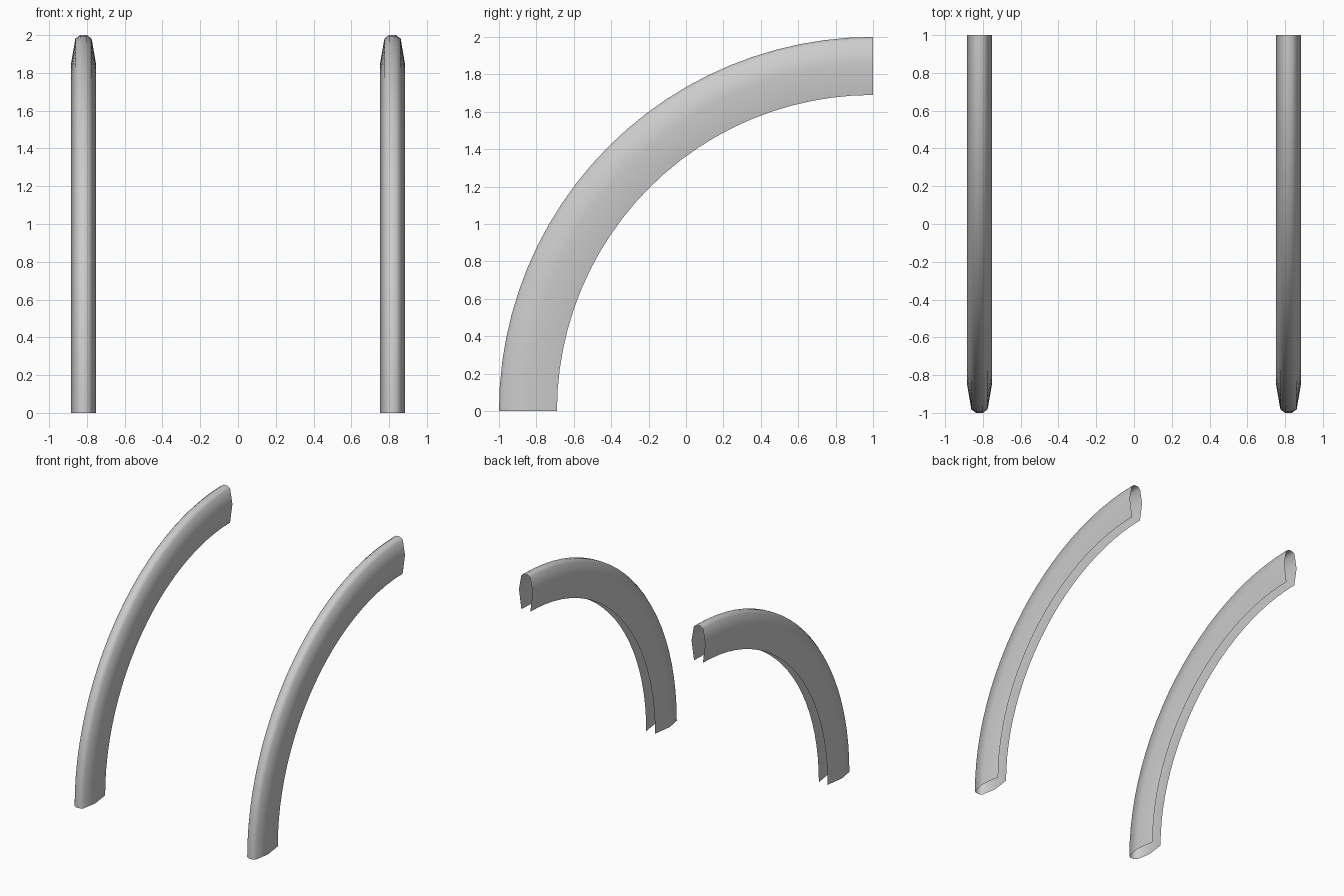
import bpy, bmesh, math

if "Cube" in bpy.data.objects:
    bpy.data.objects.remove(bpy.data.objects["Cube"])

STEPS = 24
# Open channel section: (sideways offset, radius from the arc centre)
SECTION = [(-0.042, 1.69), (-0.065, 1.855), (-0.043, 1.982), (-0.018, 2.0),
           (0.018, 2.0), (0.043, 1.982), (0.065, 1.855), (0.042, 1.69)]


def curved_rail(name, x):
    """Sweep the open section through a quarter circle centred on y=1, z=0."""
    bm = bmesh.new()
    rings = []
    for i in range(STEPS + 1):
        a = math.pi / 2 * i / STEPS
        rings.append([bm.verts.new((x + dx, 1 - r * math.cos(a), r * math.sin(a)))
                      for dx, r in SECTION])
    for lo, hi in zip(rings, rings[1:]):
        for k in range(len(SECTION) - 1):
            bm.faces.new((lo[k], lo[k + 1], hi[k + 1], hi[k]))
    mesh = bpy.data.meshes.new(name)
    bm.to_mesh(mesh)
    bm.free()
    mesh.shade_smooth()
    obj = bpy.data.objects.new(name, mesh)
    bpy.context.collection.objects.link(obj)
    return obj


# Matching left and right rails
for side, sign in (("left", -1), ("right", 1)):
    curved_rail(side + "_curved_rail", sign * 0.818)
